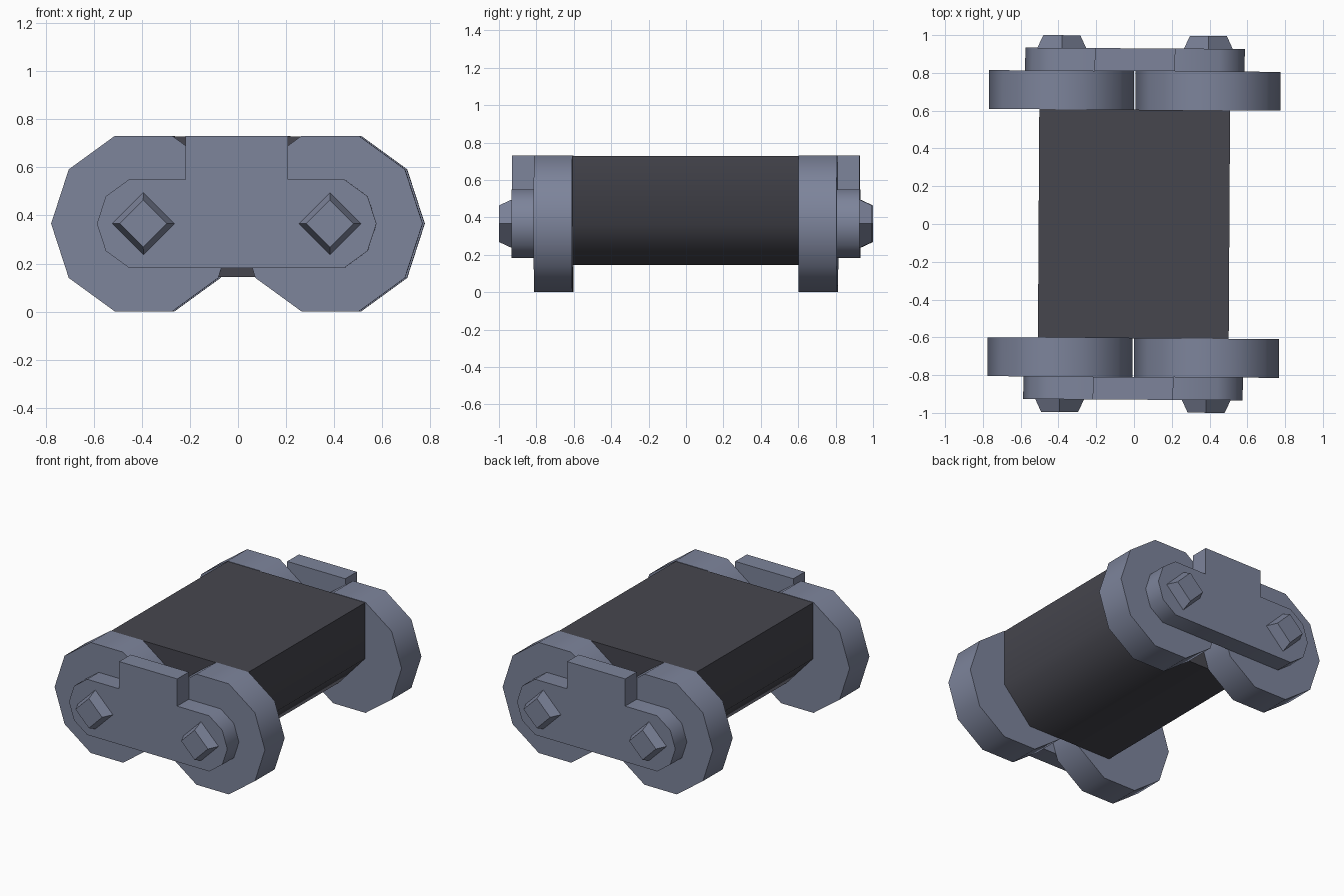
import bpy, bmesh, math
from mathutils import Matrix

if "Cube" in bpy.data.objects:
    bpy.data.objects.remove(bpy.data.objects["Cube"])

CZ = 0.366      # axle height
CX = 0.388      # axle distance from the centre
TURN = Matrix.Rotation(-0.006, 4, 'Z')   # the whole model sits very slightly turned


def material(name, rgb):
    m = bpy.data.materials.new(name)
    m.diffuse_color = (*rgb, 1)
    m.use_nodes = True
    m.node_tree.nodes["Principled BSDF"].inputs["Base Color"].default_value = m.diffuse_color
    return m


STEEL = material("blue grey steel", (0.205, 0.231, 0.328))
DARK = material("dark grey", (0.061, 0.061, 0.076))


def ring(cx, r, sides, start=0, count=None):
    """Points (x, z) on a regular polygon around an axle."""
    return [(cx + r * math.cos((start + i) * math.tau / sides),
             CZ + r * math.sin((start + i) * math.tau / sides))
            for i in range(count or sides)]


def loft(name, prof_a, y_a, prof_b, y_b, mat, smooth=True):
    """Solid between two matching x-z profiles at two depths."""
    bm = bmesh.new()
    a = [bm.verts.new((x, y_a, z)) for x, z in prof_a]
    b = [bm.verts.new((x, y_b, z)) for x, z in prof_b]
    n = len(a)
    bm.faces.new(a)
    bm.faces.new(b[::-1])
    for i in range(n):
        j = (i + 1) % n
        bm.faces.new((a[i], b[i], b[j], a[j]))
    bmesh.ops.recalc_face_normals(bm, faces=bm.faces)
    bm.transform(TURN)
    me = bpy.data.meshes.new(name)
    bm.to_mesh(me)
    bm.free()
    me.materials.append(mat)
    ob = bpy.data.objects.new(name, me)
    bpy.context.collection.objects.link(ob)
    if smooth:
        bpy.ops.object.select_all(action='DESELECT')
        ob.select_set(True)
        bpy.context.view_layer.objects.active = ob
        bpy.ops.object.shade_smooth_by_angle(angle=math.radians(52))
    return ob


# central dark block with slanted lower sides
body = [(-0.505, 0.729), (-0.505, 0.36), (-0.308, 0.145),
        (0.308, 0.145), (0.505, 0.36), (0.505, 0.729)]
loft("body", body, -0.605, body, 0.605, DARK)

# link plate: two rounded ends plus a raised tab in the middle
plate = (ring(CX, 0.193, 10, -2, 5)
         + [(0.213, 0.55), (0.213, 0.73), (-0.213, 0.73), (-0.213, 0.55)]
         + ring(-CX, 0.193, 10, 3, 5))

for end, s in (("front", -1), ("back", 1)):
    loft(end + "_link_plate", plate, s * 0.81, plate, s * 0.93, STEEL)
    for side, cx in (("left", -CX), ("right", CX)):
        # ten-sided end disc
        disc = ring(cx, 0.384, 10)
        loft(f"{end}_{side}_disc", disc, s * 0.605, disc, s * 0.81, STEEL)
        # tapered square bolt head
        loft(f"{end}_{side}_bolt", ring(cx, 0.13, 4), s * 0.928,
             ring(cx, 0.098, 4), s * 0.997, STEEL, smooth=False)
